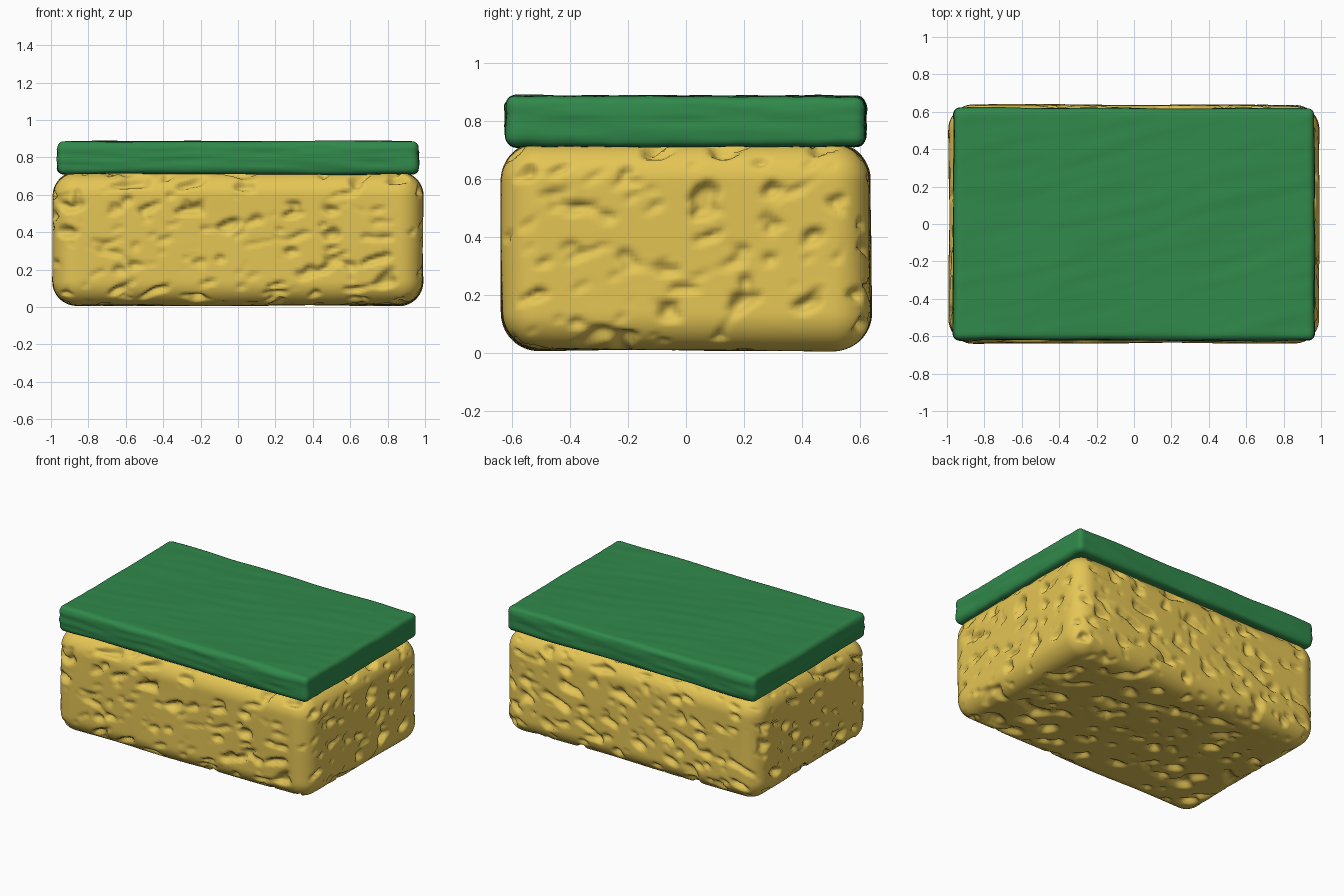
import bpy, bmesh
from mathutils import Vector, noise

if "Cube" in bpy.data.objects:
    bpy.data.objects.remove(bpy.data.objects["Cube"])


def material(name, rgb):
    m = bpy.data.materials.new(name)
    m.diffuse_color = (*rgb, 1)
    m.use_nodes = True
    m.node_tree.nodes["Principled BSDF"].inputs["Base Color"].default_value = m.diffuse_color
    return m


def rounded_block(name, half, centre, radius, step, relief, mat):
    """Dense rounded box whose surface is pushed along its normal by relief(point, normal)."""
    bm = bmesh.new()
    count = [max(2, round(2 * h / step)) for h in half]
    for axis in range(3):
        u, v = (axis + 1) % 3, (axis + 2) % 3
        for side in (-1, 1):
            rows = []
            for i in range(count[u] + 1):
                row = []
                for j in range(count[v] + 1):
                    p = Vector((0, 0, 0))
                    p[axis] = side * half[axis]
                    p[u] = half[u] * (2 * i / count[u] - 1)
                    p[v] = half[v] * (2 * j / count[v] - 1)
                    row.append(bm.verts.new(p))
                rows.append(row)
            for i in range(count[u]):
                for j in range(count[v]):
                    f = [rows[i][j], rows[i + 1][j], rows[i + 1][j + 1], rows[i][j + 1]]
                    bm.faces.new(f if side > 0 else f[::-1])
    bmesh.ops.remove_doubles(bm, verts=bm.verts, dist=1e-4)
    for vert in bm.verts:
        core = Vector([max(-h + radius, min(h - radius, c)) for c, h in zip(vert.co, half)])
        n = (vert.co - core).normalized()
        p = core + n * radius
        vert.co = p + n * relief(p, n) + Vector(centre)
    mesh = bpy.data.meshes.new(name)
    bm.to_mesh(mesh)
    bm.free()
    for poly in mesh.polygons:
        poly.use_smooth = True
    mesh.materials.append(mat)
    ob = bpy.data.objects.new(name, mesh)
    bpy.context.collection.objects.link(ob)
    return ob


def sponge_relief(p, n):
    # gentle waviness plus sparse, stretched pores slanting upward
    wave = 0.009 * noise.noise(p * 1.8 + Vector((3, 7, 1)))
    slant = p.z - 0.2 * p.x - 0.25 * p.y
    a = noise.noise(Vector((p.x * 7, p.y * 8, slant * 15)))
    b = noise.noise(Vector((p.x * 11 + 20, p.y * 12, slant * 19 + 5)))
    pores = 0.11 * max(0, a - 0.27) + 0.08 * max(0, b - 0.33)
    return wave - min(pores, 0.04)


def pad_relief(p, n):
    # long layered fibres on the edges, faint streaks on the flat faces
    wave = 0.007 * noise.noise(p * 2.2 + Vector((9, 2, 4)))
    fibre = noise.noise(Vector((p.x * 3.5, p.y * 3.5 + 8, p.z * 38)))
    streak = noise.noise(Vector((p.x * 3 - p.y * 2, p.y * 14 - p.x * 3, 2)))
    flat = abs(n.z)
    return wave + 0.007 * fibre * (1 - flat) + 0.003 * streak * flat


yellow = material("sponge_yellow", (0.78, 0.56, 0.09))
green = material("scour_green", (0.03, 0.25, 0.07))

# soft porous body
rounded_block("sponge_body", (0.99, 0.637, 0.357), (0, 0, 0.365), 0.13, 0.015,
              sponge_relief, yellow)
# scouring pad glued on top
rounded_block("scouring_pad", (0.965, 0.62, 0.087), (0, 0, 0.797), 0.035, 0.0145,
              pad_relief, green)
